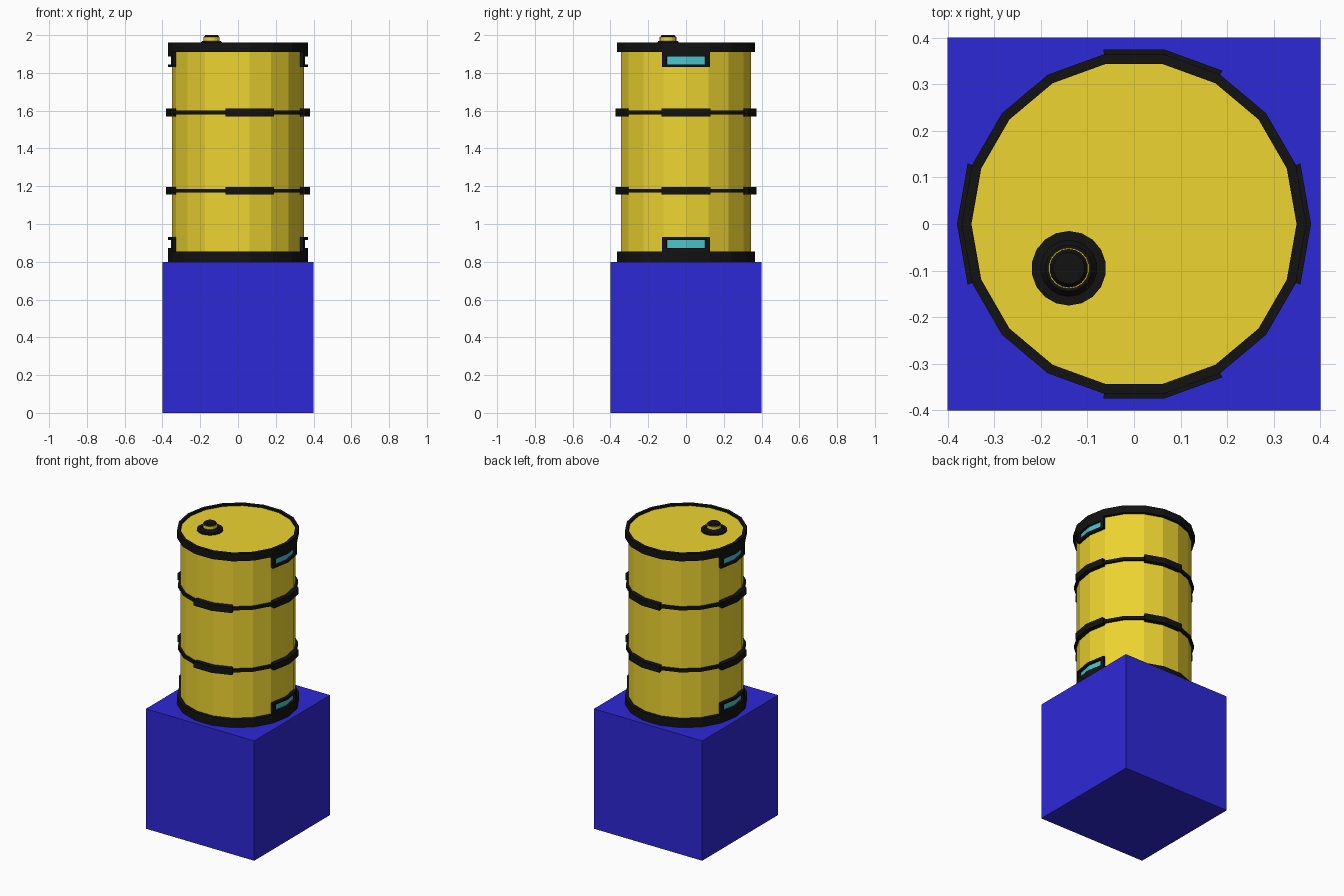
import bpy, bmesh, math

if "Cube" in bpy.data.objects:
    bpy.data.objects.remove(bpy.data.objects["Cube"])

SIDES = 18


def material(name, rgb):
    m = bpy.data.materials.new(name)
    m.diffuse_color = (*rgb, 1)
    m.use_nodes = True
    m.node_tree.nodes["Principled BSDF"].inputs["Base Color"].default_value = m.diffuse_color
    return m


BLUE = material("blue", (0.027, 0.021, 0.68))
YELLOW = material("yellow", (0.85, 0.66, 0.03))
BLACK = material("black", (0.006, 0.006, 0.006))
CYAN = material("cyan", (0.07, 0.56, 0.62))


def on_polygon(r, t):
    """Point on the drum's polygon, t counted in sides from +x."""
    i = math.floor(t)
    f = t - i
    a, b = (math.tau * k / SIDES for k in (i, i + 1))
    return (r * (math.cos(a) * (1 - f) + math.cos(b) * f),
            r * (math.sin(a) * (1 - f) + math.sin(b) * f))


def band(name, r_in, r_out, z0, z1, mat, t0=0, t1=SIDES):
    """Rectangular section swept along the polygon from t0 to t1."""
    closed = t1 - t0 == SIDES
    ts = [t0] + list(range(math.floor(t0) + 1, math.ceil(t1)))
    if not closed:
        ts.append(t1)
    bm = bmesh.new()
    rows = []
    for t in ts:
        section = ((r_in, z0), (r_out, z0), (r_out, z1), (r_in, z1))
        rows.append([bm.verts.new((*on_polygon(r, t), z)) for r, z in section])
    pairs = list(zip(rows, rows[1:]))
    if closed:
        pairs.append((rows[-1], rows[0]))
    for a, b in pairs:
        for k in range(4):
            n = (k + 1) % 4
            bm.faces.new((a[k], b[k], b[n], a[n]))
    if not closed:
        bm.faces.new(rows[0])
        bm.faces.new(rows[-1][::-1])
    bmesh.ops.recalc_face_normals(bm, faces=bm.faces)
    me = bpy.data.meshes.new(name)
    bm.to_mesh(me)
    bm.free()
    me.materials.append(mat)
    ob = bpy.data.objects.new(name, me)
    bpy.context.collection.objects.link(ob)
    return ob


def cone(name, r0, r1, z0, z1, mat, x=0, y=0, rot=0):
    bpy.ops.mesh.primitive_cone_add(vertices=SIDES, radius1=r0, radius2=r1, depth=z1 - z0,
                                    location=(x, y, (z0 + z1) / 2), rotation=(0, 0, rot))
    ob = bpy.context.object
    ob.name = name
    ob.data.materials.append(mat)
    return ob


# Pedestal cube
bpy.ops.mesh.primitive_cube_add(size=0.8, location=(0, 0, 0.4))
bpy.context.object.name = "pedestal"
bpy.context.object.data.materials.append(BLUE)

# Drum body, with a corner on the +x axis
cone("drum_body", 0.35, 0.35, 0.81, 1.948, YELLOW, rot=math.pi / 2)

# End rims
band("bottom_rim", 0.349, 0.37, 0.80, 0.855, BLACK)
band("top_rim", 0.349, 0.37, 1.91, 1.96, BLACK)

# Hoops with four thicker clamps each
for hoop, z in (("lower", 1.176), ("upper", 1.59)):
    band(hoop + "_hoop", 0.345, 0.365, z - 0.01, z + 0.01, BLACK)
    for side, t in (("right", -1), ("back", 3), ("left", 8), ("front", 13)):
        band(f"{hoop}_{side}_clamp", 0.345, 0.38, z - 0.021, z + 0.021, BLACK, t, t + 2)

# Framed light panels next to the rims, on the right and left
for level, z0, z1 in (("lower", 0.855, 0.93), ("upper", 1.83, 1.91)):
    low, high = (0.872, 0.915) if level == "lower" else (1.845, 1.888)
    for side, c in (("right", 0), ("left", 9)):
        n = f"{level}_{side}_"
        band(n + "light_panel", 0.345, 0.355, z0 + 0.005, z1 - 0.005, CYAN, c - 0.95, c + 0.95)
        band(n + "frame_bottom", 0.345, 0.37, z0, low, BLACK, c - 1, c + 1)
        band(n + "frame_top", 0.345, 0.37, high, z1, BLACK, c - 1, c + 1)
        band(n + "frame_end_a", 0.345, 0.37, low, high, BLACK, c - 1, c - 0.82)
        band(n + "frame_end_b", 0.345, 0.37, low, high, BLACK, c + 0.82, c + 1)

# Filler cap on the lid
CX, CY = -0.14, -0.095
cone("cap_flange", 0.08, 0.08, 1.94, 1.957, BLACK, CX, CY)
cone("cap_collar", 0.062, 0.05, 1.955, 1.97, BLACK, CX, CY)
cone("cap_neck", 0.044, 0.044, 1.965, 1.99, YELLOW, CX, CY)
cone("cap_top", 0.042, 0.034, 1.989, 2.0, BLACK, CX, CY)
